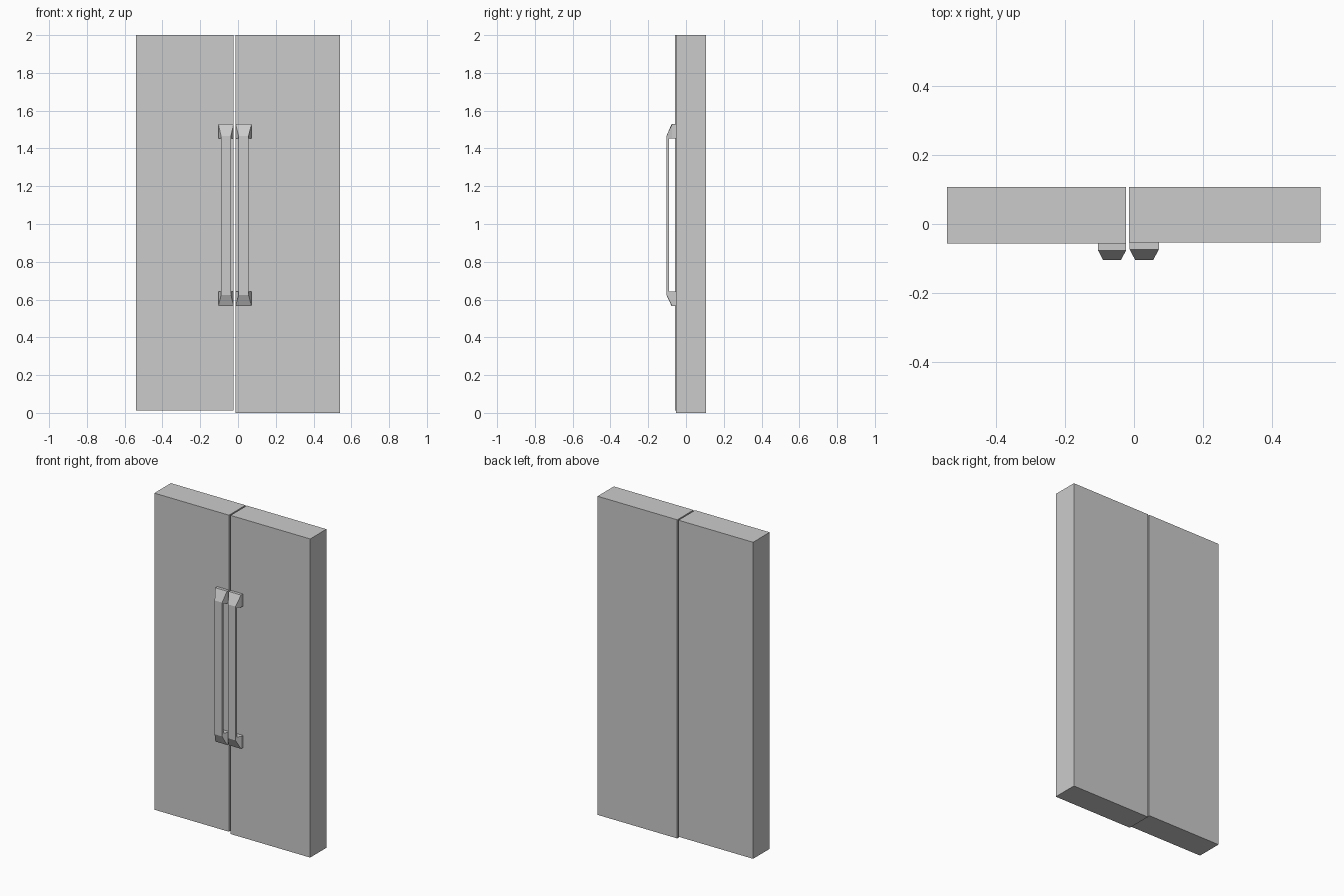
import bpy, bmesh

if "Cube" in bpy.data.objects:
    bpy.data.objects.remove(bpy.data.objects["Cube"])


def finish(name, bm):
    bmesh.ops.recalc_face_normals(bm, faces=bm.faces)
    me = bpy.data.meshes.new(name)
    bm.to_mesh(me)
    bm.free()
    ob = bpy.data.objects.new(name, me)
    bpy.context.collection.objects.link(ob)
    return ob


def box(name, lo, hi):
    bm = bmesh.new()
    bmesh.ops.create_cube(bm, size=1)
    for v in bm.verts:
        for i in range(3):
            v.co[i] = hi[i] if v.co[i] > 0 else lo[i]
    return finish(name, bm)


def handle(name, cx, half, back, step):
    # Loft of four-sided sections: foot, tapered bend, bar, bend, foot
    # each: half width, outer (y, z), inner (y, z)
    sections = [
        (half, (back, 1.53), (back, 1.453)),
        (half, (step, 1.53), (step, 1.453)),
        (0.026, (-0.104, 1.465), (-0.091, 1.453)),
        (0.026, (-0.104, 0.625), (-0.091, 0.642)),
        (half, (step, 0.565), (step, 0.642)),
        (half, (back, 0.565), (back, 0.642)),
    ]
    bm = bmesh.new()
    rings = []
    for w, (yo, zo), (yi, zi) in sections:
        rings.append([bm.verts.new(p) for p in (
            (cx - w, yo, zo), (cx + w, yo, zo),
            (cx + w, yi, zi), (cx - w, yi, zi))])
    for a, b in zip(rings, rings[1:]):
        for i in range(4):
            j = (i + 1) % 4
            bm.faces.new((a[i], a[j], b[j], b[i]))
    bm.faces.new(rings[0])
    bm.faces.new(rings[-1])
    return finish(name, bm)


# Door panels
box("left_door", (-0.541, -0.057, 0.013), (-0.023, 0.107, 2.0))
box("right_door", (-0.014, -0.054, 0.0), (0.539, 0.107, 2.0))

# Handles
handle("left_handle", -0.0635, 0.0405, -0.057, -0.076)
handle("right_handle", 0.0295, 0.0425, -0.054, -0.073)
